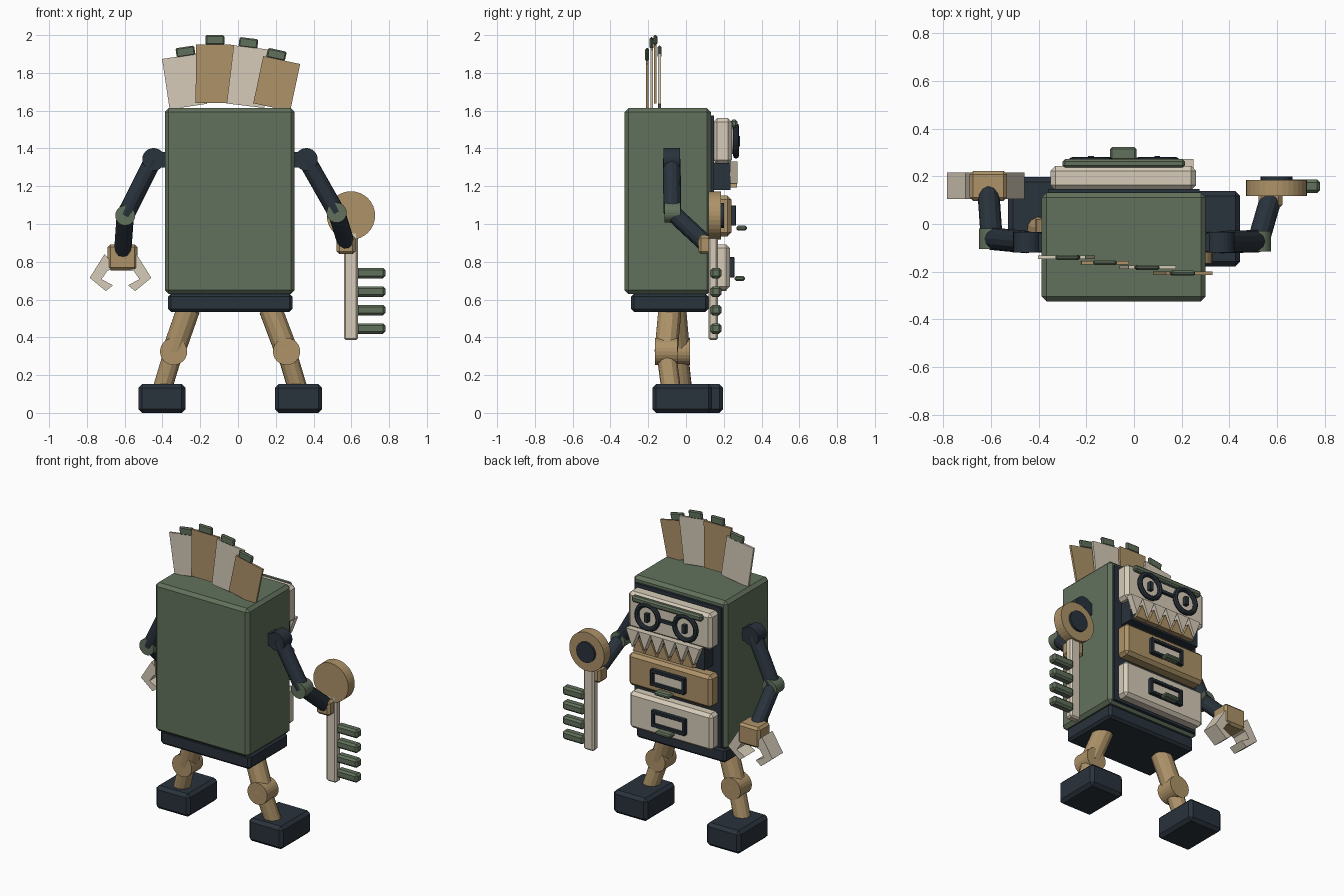
import bpy, bmesh, math
from mathutils import Vector, Matrix

if "Cube" in bpy.data.objects:
    bpy.data.objects.remove(bpy.data.objects["Cube"])


def mat(name, c):
    m = bpy.data.materials.new(name)
    m.diffuse_color = (*c, 1)
    m.use_nodes = True
    m.node_tree.nodes["Principled BSDF"].inputs["Base Color"].default_value = m.diffuse_color
    return m


GREEN = mat("green", (0.122, 0.165, 0.108))
NAVY = mat("navy", (0.022, 0.032, 0.045))
TAN = mat("tan", (0.42, 0.29, 0.14))
CREAM = mat("cream", (0.67, 0.6, 0.48))


def finish(name, bm, m):
    bmesh.ops.recalc_face_normals(bm, faces=bm.faces)
    me = bpy.data.meshes.new(name)
    bm.to_mesh(me)
    bm.free()
    me.materials.append(m)
    ob = bpy.data.objects.new(name, me)
    bpy.context.collection.objects.link(ob)
    return ob


def box(name, x, y, z, m, bevel=0.0, tilt=0.0):
    """Box from (min, max) ranges, optional chamfer and tilt in the xz plane (degrees)."""
    bm = bmesh.new()
    size = [r[1] - r[0] for r in (x, y, z)]
    bmesh.ops.create_cube(bm, size=1, matrix=Matrix.Diagonal((*size, 1)))
    if bevel:
        bmesh.ops.bevel(bm, geom=bm.edges[:], offset=bevel, segments=1, affect='EDGES')
    ob = finish(name, bm, m)
    ob.location = [sum(r) / 2 for r in (x, y, z)]
    ob.rotation_euler[1] = math.radians(tilt)
    return ob


def rod(name, a, b, r, m, sides=12, r2=None):
    """Cylinder between two points."""
    a, b = Vector(a), Vector(b)
    bm = bmesh.new()
    bmesh.ops.create_cone(bm, cap_ends=True, segments=sides, radius1=r,
                          radius2=r if r2 is None else r2, depth=(b - a).length)
    ob = finish(name, bm, m)
    ob.location = (a + b) / 2
    ob.rotation_mode = 'QUATERNION'
    ob.rotation_quaternion = (b - a).to_track_quat('Z', 'Y')
    return ob


def disc(name, x, z, y0, y1, r, m, sides=24):
    return rod(name, (x, y0, z), (x, y1, z), r, m, sides)


def prism(name, pts, y0, y1, m):
    """xz outline extruded along y."""
    bm = bmesh.new()
    f = bm.faces.new([bm.verts.new((x, y0, z)) for x, z in pts])
    ext = bmesh.ops.extrude_face_region(bm, geom=[f])
    bmesh.ops.translate(bm, vec=(0, y1 - y0, 0),
                        verts=[v for v in ext["geom"] if isinstance(v, bmesh.types.BMVert)])
    return finish(name, bm, m)


CX = -0.045  # cabinet centre line

# Cabinet, plinth and dark drawer opening
box("cabinet_body", (-0.387, 0.3), (-0.325, 0.132), (0.63, 1.613), GREEN, 0.02)
box("plinth", (-0.37, 0.288), (-0.29, 0.118), (0.535, 0.63), NAVY, 0.015)
box("drawer_opening", (-0.36, 0.275), (0.1, 0.147), (0.645, 1.575), NAVY)

# Drawer fronts
for name, z, y1, m in (("top_drawer", (1.32, 1.56), 0.243, CREAM),
                       ("middle_drawer", (0.935, 1.15), 0.24, TAN),
                       ("bottom_drawer", (0.65, 0.892), 0.232, CREAM)):
    box(name, (-0.35, 0.26), (0.143, y1), z, m, 0.02)

# Label holders and pulls
for tag, zc, y, hz, hy in (("middle", 1.045, 0.24, 0.978, 0.267),
                           ("bottom", 0.77, 0.232, 0.712, 0.257)):
    for s in (-1, 1):
        box(tag + "_label_rail", (CX - 0.125, CX + 0.125), (y - 0.01, y + 0.025),
            (zc + s * 0.043 - 0.011, zc + s * 0.043 + 0.011), NAVY, 0.004)
        box(tag + "_label_side", (CX + s * 0.114 - 0.011, CX + s * 0.114 + 0.011),
            (y - 0.01, y + 0.025), (zc - 0.05, zc + 0.05), NAVY, 0.004)
    box(tag + "_label_card", (CX - 0.105, CX + 0.105), (y - 0.01, y + 0.008),
        (zc - 0.035, zc + 0.035), CREAM)
    box(tag + "_pull", (CX - 0.056, CX + 0.056), (hy, hy + 0.055),
        (hz - 0.013, hz + 0.013), GREEN, 0.008)

# Brow, spectacles and pupils
box("brow", (-0.3, 0.213), (0.235, 0.272), (1.512, 1.552), GREEN, 0.01)
for x in (-0.18, 0.097):
    bpy.ops.mesh.primitive_torus_add(location=(x, 0.265, 1.44), rotation=(math.pi / 2, 0, 0),
                                     major_segments=24, minor_segments=8,
                                     major_radius=0.078, minor_radius=0.016)
    bpy.context.object.name = "eye_ring"
    bpy.context.object.data.materials.append(NAVY)
    disc("eye_lens", x, 1.44, 0.235, 0.258, 0.07, CREAM)
    box("pupil", (x - 0.012, x + 0.012), (0.255, 0.285), (1.41, 1.465), NAVY)
box("spectacle_bridge", (-0.1, 0.015), (0.255, 0.273), (1.432, 1.45), NAVY)

# Mouth with interlocking teeth
box("mouth", (-0.3, 0.22), (0.14, 0.235), (1.18, 1.325), NAVY)
for i in range(6):
    x = -0.245 + i * 0.09
    prism("upper_tooth", [(x - 0.045, 1.33), (x + 0.045, 1.33), (x, 1.215)], 0.232, 0.273, CREAM)
    if i < 5:
        x += 0.045
        prism("lower_tooth", [(x - 0.043, 1.192), (x + 0.043, 1.192), (x, 1.285)], 0.234, 0.27, TAN)

# Fan of tabbed files on top: centre x, centre z, height, y, tilt, tab x, tab z
files = [(-0.283, 1.755, 0.27, -0.14, -8.5, -0.278, 1.912, CREAM),
         (-0.123, 1.795, 0.31, -0.162, 0.7, -0.122, 1.974, TAN),
         (0.058, 1.78, 0.31, -0.182, 6.9, 0.055, 1.958, CREAM),
         (0.205, 1.743, 0.255, -0.206, 12, 0.204, 1.897, TAN)]
for x, z, h, y, t, tx, tz, m in files:
    box("file_sheet", (x - 0.1, x + 0.1), (y - 0.007, y + 0.007), (z - h / 2, z + h / 2), m, 0, t)
    box("file_tab", (tx - 0.05, tx + 0.05), (y - 0.01, y + 0.01),
        (tz - 0.026, tz + 0.026), GREEN, 0.007, t)

# Legs and feet
for side, hip, knee, ankle, fx, fy in (
        ("right", (0.172, -0.085, 0.55), (0.257, -0.105, 0.325), (0.315, -0.08, 0.13), 0.32, (-0.178, 0.138)),
        ("left", (-0.262, -0.06, 0.55), (-0.341, -0.04, 0.325), (-0.4, -0.02, 0.13), -0.403, (-0.12, 0.197))):
    rod(side + "_thigh", hip, knee, 0.063, TAN, 12)
    rod(side + "_shin", knee, ankle, 0.052, TAN, 12)
    disc(side + "_knee", knee[0], knee[2], knee[1] - 0.06, knee[1] + 0.06, 0.072, TAN)
    box(side + "_foot", (fx - 0.125, fx + 0.125), fy, (0, 0.152), NAVY, 0.02)

# Arms
for side, sh, el, wr in (
        ("right", (0.362, -0.076, 1.342), (0.522, -0.072, 1.06), (0.572, 0.1, 0.9)),
        ("left", (-0.447, -0.076, 1.342), (-0.597, -0.062, 1.045), (-0.61, 0.125, 0.86))):
    disc(side + "_shoulder", sh[0], sh[2], sh[1] - 0.043, sh[1] + 0.043, 0.06, NAVY)
    rod(side + "_upper_arm", sh, el, 0.047, NAVY)
    disc(side + "_elbow", el[0], el[2], el[1] - 0.043, el[1] + 0.043, 0.053, GREEN)
    rod(side + "_forearm", el, wr, 0.046, NAVY)
    if side == "right":
        x = (sh[0] - 0.1, sh[0])
    else:
        x = (sh[0], sh[0] + 0.1)
    box(side + "_shoulder_mount", x, (-0.115, -0.037), (1.3, 1.38), NAVY)

# Right grip holding a large key
box("right_grip", (0.522, 0.622), (0.065, 0.16), (0.84, 0.94), TAN, 0.015)
disc("key_bow", 0.598, 1.045, 0.118, 0.185, 0.128, TAN, 32)
disc("key_hub", 0.598, 1.045, 0.18, 0.2, 0.067, NAVY)
box("key_shaft", (0.56, 0.635), (0.118, 0.17), (0.385, 0.96), CREAM, 0.01)
for z in (0.74, 0.642, 0.544, 0.446):
    box("key_tooth", (0.625, 0.78), (0.13, 0.187), (z - 0.028, z + 0.028), GREEN, 0.012)

# Left hand with two hooked claws
box("left_hand", (-0.69, -0.532), (0.097, 0.222), (0.755, 0.892), TAN, 0.015)
claw = [(0.163, 0.715), (0.085, 0.84), (0.02, 0.77), (0.07, 0.752), (0.1, 0.708), (0.04, 0.675), (0.078, 0.645)]
for s in (-1, 1):
    prism("claw", [(-0.622 + s * x, z) for x, z in claw], 0.105, 0.215, CREAM)
